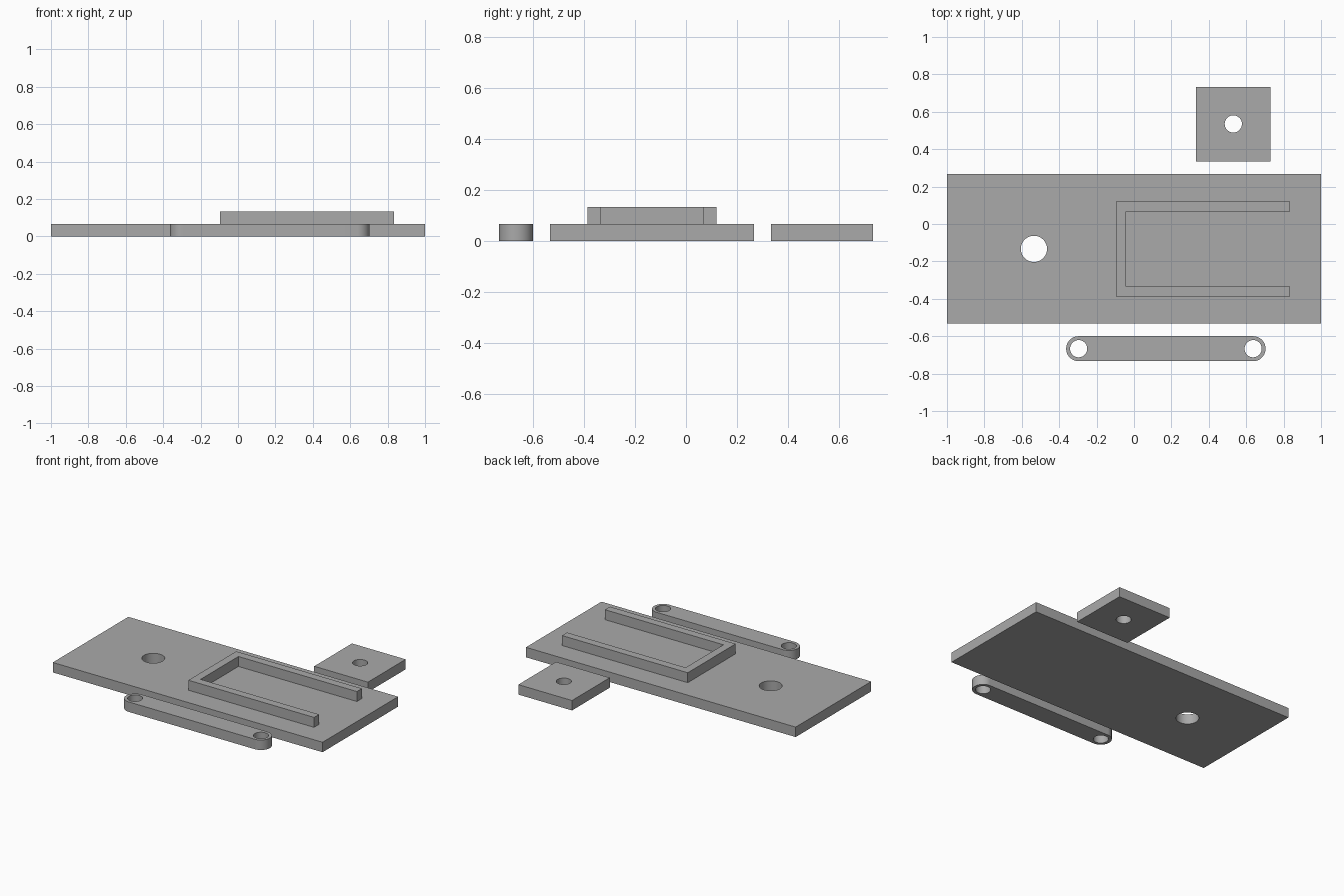
import bpy, bmesh, math

if "Cube" in bpy.data.objects:
    bpy.data.objects.remove(bpy.data.objects["Cube"])

T = 1 / 15  # sheet thickness

grey = bpy.data.materials.new("plain grey")
grey.diffuse_color = (0.4, 0.4, 0.4, 1)
grey.use_nodes = True
grey.node_tree.nodes["Principled BSDF"].inputs["Base Color"].default_value = grey.diffuse_color


def arc(cx, cy, r, start, end, n):
    step = (end - start) / n
    return [(cx + r * math.cos(start + step * i), cy + r * math.sin(start + step * i))
            for i in range(n + 1)]


def circle(cx, cy, r, n=64):
    return arc(cx, cy, r, 0, 2 * math.pi, n)[:-1]


def rect(x0, x1, y0, y1):
    return [(x0, y0), (x1, y0), (x1, y1), (x0, y1)]


def sheet(name, outline, holes=(), z=0.0):
    """Extrude a flat outline with round holes into a solid sheet."""
    curve = bpy.data.curves.new(name, "CURVE")
    curve.dimensions = "2D"
    curve.fill_mode = "BOTH"
    curve.extrude = T / 2
    for pts in [outline] + [circle(*h) for h in holes]:
        s = curve.splines.new("POLY")
        s.points.add(len(pts) - 1)
        for p, (x, y) in zip(s.points, pts):
            p.co = (x, y, 0, 1)
        s.use_cyclic_u = True
    obj = bpy.data.objects.new(name, curve)
    bpy.context.collection.objects.link(obj)
    obj.location.z = z + T / 2
    bpy.ops.object.select_all(action="DESELECT")
    obj.select_set(True)
    bpy.context.view_layer.objects.active = obj
    bpy.ops.object.convert(target="MESH")
    obj = bpy.context.object
    # Weld caps to walls and orient the faces outward
    bm = bmesh.new()
    bm.from_mesh(obj.data)
    bmesh.ops.remove_doubles(bm, verts=bm.verts, dist=1e-5)
    bmesh.ops.dissolve_limit(bm, angle_limit=0.01, verts=[], edges=bm.edges)
    bmesh.ops.recalc_face_normals(bm, faces=bm.faces)
    bm.to_mesh(obj.data)
    bm.free()
    obj.data.materials.clear()
    obj.data.materials.append(grey)
    bpy.ops.object.shade_smooth_by_angle(angle=math.radians(30))
    return obj


# Main board with one round hole
sheet("base_plate", rect(-1, 1, -0.533, 0.267), [(-0.535, -0.133, 0.07)])

# U-shaped rail on top of the board, open to the right
x0, x1, y0, y1, w = -0.097, 0.835, -0.387, 0.12, 0.0533
sheet("u_rail", [(x0, y0), (x1, y0), (x1, y0 + w), (x0 + w, y0 + w),
                 (x0 + w, y1 - w), (x1, y1 - w), (x1, y1), (x0, y1)], z=T)

# Loose square tile with centre hole
sheet("square_plate", rect(0.332, 0.73, 0.333, 0.733), [(0.531, 0.535, 0.046)])

# Round-ended link bar with a hole at each end
xl, xr, yc, r = -0.296, 0.637, -0.6667, T
bar = arc(xr, yc, r, -math.pi / 2, math.pi / 2, 32) + arc(xl, yc, r, math.pi / 2, 1.5 * math.pi, 32)
sheet("link_bar", bar, [(xl, yc, 0.046), (xr, yc, 0.046)])
